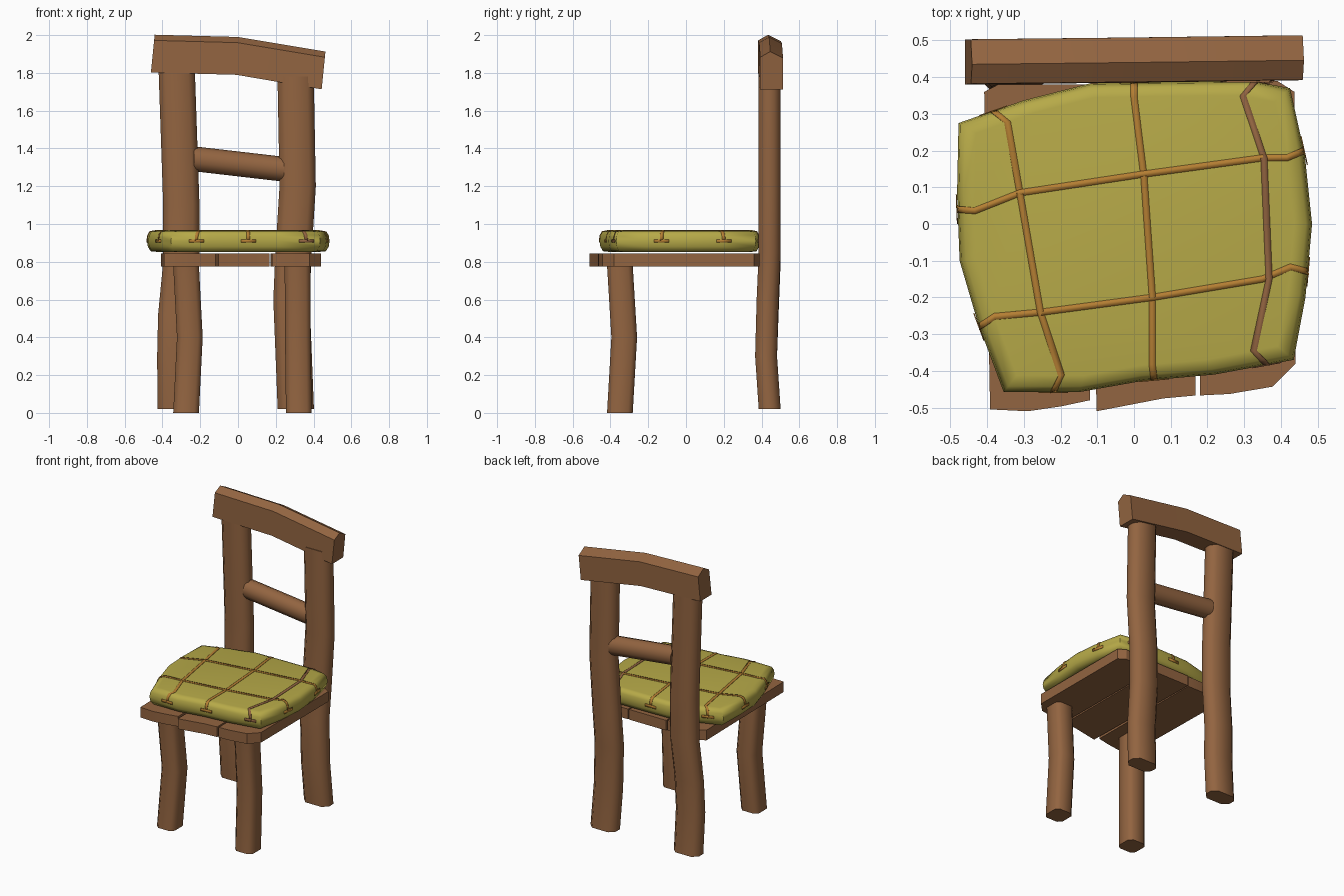
import bpy, bmesh, math
from mathutils import Vector

if "Cube" in bpy.data.objects:
    bpy.data.objects.remove(bpy.data.objects["Cube"])


def mat(name, col):
    m = bpy.data.materials.new(name)
    m.diffuse_color = (*col, 1)
    m.use_nodes = True
    m.node_tree.nodes["Principled BSDF"].inputs["Base Color"].default_value = m.diffuse_color
    return m


WOOD = mat("brown wood", (0.29, 0.128, 0.052))
CLOTH = mat("olive cloth", (0.47, 0.40, 0.065))
ORANGE = mat("orange stripe", (0.46, 0.21, 0.033))


def finish(bm, name, material, angle):
    bmesh.ops.recalc_face_normals(bm, faces=bm.faces)
    me = bpy.data.meshes.new(name)
    bm.to_mesh(me)
    bm.free()
    me.materials.append(material)
    me.shade_smooth()
    me.set_sharp_from_angle(angle=math.radians(angle))
    ob = bpy.data.objects.new(name, me)
    bpy.context.collection.objects.link(ob)
    return ob


def loft(name, rings, material=WOOD, angle=30):
    """Skin a list of equal-sized point rings and cap both ends."""
    bm = bmesh.new()
    vs = [[bm.verts.new(p) for p in r] for r in rings]
    n = len(vs[0])
    for a, b in zip(vs, vs[1:]):
        for i in range(n):
            j = (i + 1) % n
            bm.faces.new((a[i], a[j], b[j], b[i]))
    bm.faces.new(vs[0])
    bm.faces.new(vs[-1])
    return finish(bm, name, material, angle)


def octagon(hx, hy, c):
    return [(-hx + c, -hy), (hx - c, -hy), (hx, -hy + c), (hx, hy - c),
            (hx - c, hy), (-hx + c, hy), (-hx, hy - c), (-hx, -hy + c)]


def leg(name, path, hx, hy, c):
    sec = octagon(hx, hy, c)
    loft(name, [[(x + u, y + v, z) for u, v in sec] for x, y, z in path], angle=50)


# Wobbly legs; the back ones continue up as posts
leg("front_leg_left", [(-0.275, -0.35, 0), (-0.255, -0.327, 0.4), (-0.275, -0.35, 0.78)],
    0.068, 0.068, 0.025)
leg("front_leg_right", [(0.322, -0.35, 0), (0.317, -0.327, 0.4), (0.315, -0.35, 0.78)],
    0.068, 0.068, 0.025)
leg("back_post_left", [(-0.33, 0.443, 0.02), (-0.332, 0.424, 0.3), (-0.327, 0.432, 0.52),
                       (-0.3, 0.443, 0.8), (-0.3, 0.443, 1.1), (-0.325, 0.443, 1.83)],
    0.096, 0.058, 0.035)
leg("back_post_right", [(0.306, 0.443, 0.02), (0.295, 0.424, 0.3), (0.283, 0.432, 0.6),
                        (0.294, 0.443, 0.85), (0.316, 0.443, 1.2), (0.305, 0.443, 1.78)],
    0.096, 0.058, 0.035)

# Seat planks with uneven front edges
planks = {
    "seat_plank_left": [(-0.392, -0.505), (-0.29, -0.51), (-0.2, -0.497), (-0.12, -0.48),
                        (-0.125, 0.38), (-0.37, 0.38), (-0.408, 0.36)],
    "seat_plank_middle": [(-0.102, -0.51), (0.08, -0.475), (0.168, -0.467),
                          (0.165, 0.385), (-0.118, 0.385)],
    "seat_plank_right": [(0.18, -0.467), (0.26, -0.463), (0.378, -0.443), (0.44, -0.38),
                         (0.437, 0.36), (0.39, 0.39), (0.172, 0.385)],
}
for name, pts in planks.items():
    loft(name, [[(x, y, z) for x, y in pts] for z in (0.775, 0.845)])

# Bent top rail with a ridged upper side
rail = [(0.38, 0), (0.382, 0.17), (0.435, 0.2), (0.503, 0.165), (0.503, 0)]
rings = []
for xb, xt, z0, dy in ((-0.461, -0.441, 1.802, 0), (-0.01, 0.0, 1.79, 0.005), (0.443, 0.463, 1.713, 0.011)):
    rings.append([(xb + (xt - xb) * h / 0.2, y + dy, z0 + h) for y, h in rail])
loft("top_rail", rings)

# Round middle rail
loft("middle_rail", [[(x, 0.443 + 0.058 * math.cos(a), zc + 0.066 * math.sin(a))
                      for a in [math.tau * (k + 0.5) / 10 for k in range(10)]]
                     for x, zc in ((-0.232, 1.345), (0.243, 1.29))], angle=50)

# Cushion: pillow outline swept through a rounded edge
outline = [(-0.478, 0.275), (-0.3, 0.337), (-0.12, 0.383), (0.1, 0.387), (0.32, 0.39), (0.425, 0.37),
           (0.465, 0.19), (0.485, 0), (0.467, -0.2), (0.435, -0.37), (0.22, -0.41), (0.02, -0.428),
           (-0.15, -0.458), (-0.355, -0.458), (-0.425, -0.27), (-0.475, -0.1), (-0.482, 0.08)]
edge = [(0.9, 0.853), (0.96, 0.856), (0.99, 0.88), (1, 0.91), (0.99, 0.94), (0.965, 0.96), (0.9, 0.965)]
loft("cushion", [[(x * s, y * s, z) for x, y in outline] for s, z in edge], CLOTH, 60)


def ribbon(name, pts, side, normal_up, material, w=0.009):
    """Thin plate following points; side gives the width direction."""
    bm = bmesh.new()
    rows = [(bm.verts.new(p - side * w), bm.verts.new(p + side * w)) for p in pts]
    for a, b in zip(rows, rows[1:]):
        bm.faces.new((a[0], a[1], b[1], b[0]))
    ob = finish(bm, name, material, 40)
    m = ob.modifiers.new("thickness", "SOLIDIFY")
    m.thickness = 0.003
    m.offset = 0


def stripe(name, path, material):
    a, b = Vector((*path[0], 0)), Vector((*path[-1], 0))
    d = (b - a).normalized()
    side = Vector((-d.y, d.x, 0))

    def drop(p):
        return [Vector((p[0] * s, p[1] * s, z + 0.001)) for s, z in edge[3:]]
    pts = drop(path[0]) + [Vector((*p, 0.966)) for p in path[1:-1]] + drop(path[-1])[::-1]
    ribbon(name, pts, side, True, material)
    # short cross marks where the stripe meets the cushion edge
    for k, p in enumerate((a, b)):
        t = Vector((-p.y, p.x, 0)).normalized()
        best = min(zip(outline, outline[1:] + outline[:1]),
                   key=lambda e: (Vector(e[0]) - p.xy).length + (Vector(e[1]) - p.xy).length
                   - (Vector(e[0]) - Vector(e[1])).length)
        t = Vector((best[1][0] - best[0][0], best[1][1] - best[0][1], 0)).normalized()
        c = Vector((p.x * 1.001, p.y * 1.001, 0.91))
        ribbon(f"{name}_mark_{k}", [c - t * 0.04, c + t * 0.04], Vector((0, 0, 1)), False, material)


# Checked stripes on the cushion
stripe("stripe_left", [(-0.383, 0.308), (-0.31, 0.08), (-0.255, -0.24), (-0.22, -0.458)], ORANGE)
stripe("stripe_middle", [(0.0, 0.385), (0.027, 0.13), (0.05, -0.2), (0.055, -0.425)], ORANGE)
stripe("stripe_right", [(0.33, 0.388), (0.354, 0.18), (0.368, -0.15), (0.362, -0.384)], WOOD)
stripe("stripe_back", [(-0.482, 0.04), (-0.31, 0.085), (0.02, 0.135), (0.35, 0.18), (0.463, 0.2)], ORANGE)
stripe("stripe_front", [(-0.422, -0.28), (-0.25, -0.24), (0.05, -0.2), (0.35, -0.15), (0.474, -0.13)], ORANGE)
